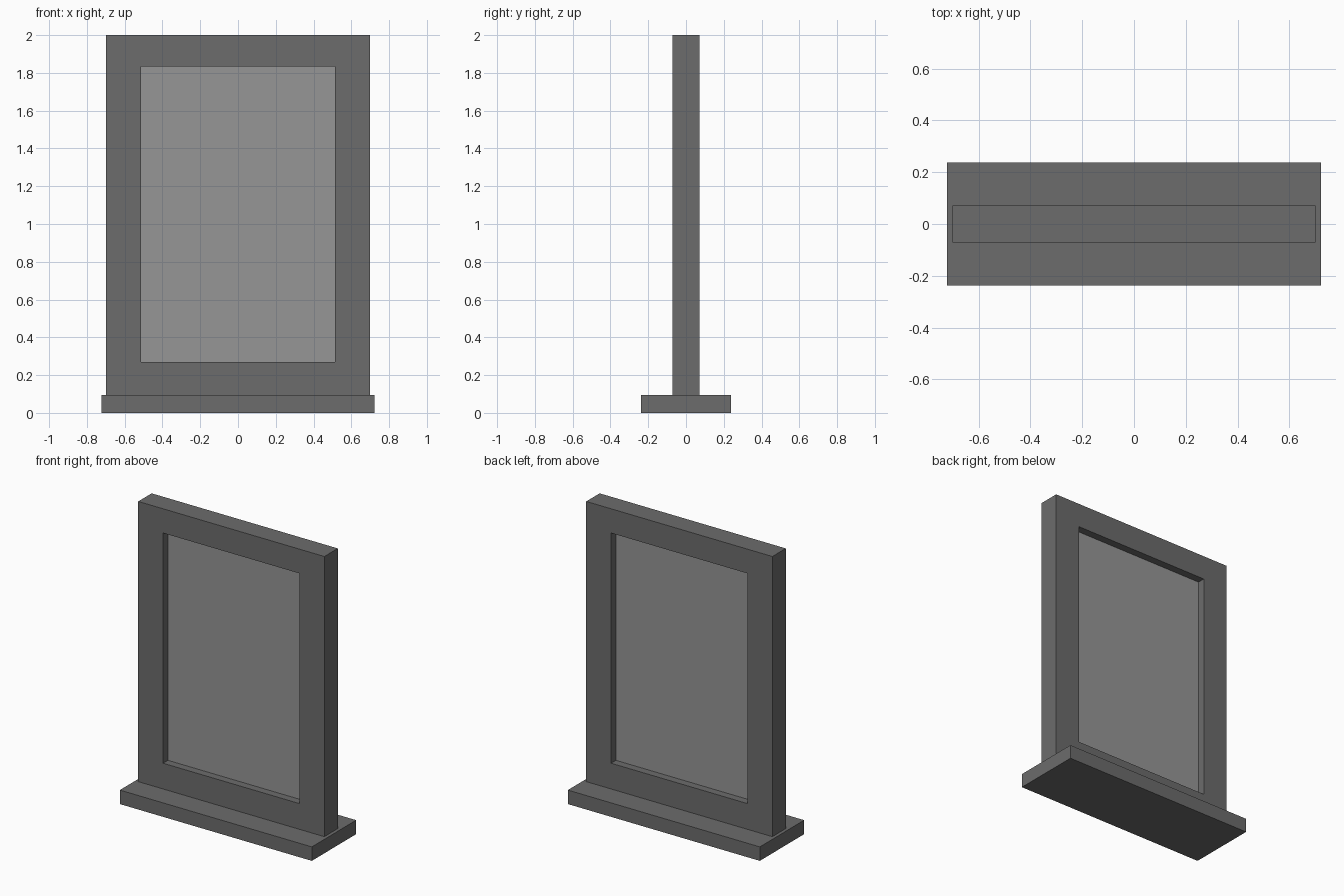
import bpy, bmesh

if "Cube" in bpy.data.objects:
    bpy.data.objects.remove(bpy.data.objects["Cube"])


def material(name, value):
    m = bpy.data.materials.new(name)
    m.diffuse_color = (value, value, value, 1)
    m.use_nodes = True
    m.node_tree.nodes["Principled BSDF"].inputs["Base Color"].default_value = m.diffuse_color
    return m


def finish(name, bm, mat):
    bmesh.ops.recalc_face_normals(bm, faces=bm.faces)
    mesh = bpy.data.meshes.new(name)
    bm.to_mesh(mesh)
    bm.free()
    mesh.materials.append(mat)
    obj = bpy.data.objects.new(name, mesh)
    bpy.context.collection.objects.link(obj)
    return obj


def box(name, half_x, half_y, z0, z1, mat):
    bm = bmesh.new()
    bmesh.ops.create_cube(bm, size=1)
    for v in bm.verts:
        v.co = (v.co.x * 2 * half_x, v.co.y * 2 * half_y,
                z0 if v.co.z < 0 else z1)
    return finish(name, bm, mat)


def ring(name, outer, inner, half_y, mat):
    """Rectangular frame; outer and inner are (half width, bottom, top)."""
    bm = bmesh.new()

    def loop(rect, y):
        w, b, t = rect
        return [bm.verts.new((x, y, z))
                for x, z in ((-w, b), (w, b), (w, t), (-w, t))]

    loops = [loop(outer, -half_y), loop(inner, -half_y),
             loop(inner, half_y), loop(outer, half_y)]
    for k in range(4):
        a, b = loops[k], loops[(k + 1) % 4]
        for i in range(4):
            j = (i + 1) % 4
            bm.faces.new((a[i], a[j], b[j], b[i]))
    return finish(name, bm, mat)


dark = material("dark grey frame", 0.15)
light = material("light grey glass", 0.305)

# Sill, frame standing on it, and glass recessed equally on both sides
box("window_sill", 0.722, 0.238, 0, 0.095, dark)
ring("window_frame", (0.70, 0.095, 2.0), (0.513, 0.27, 1.835), 0.072, dark)
box("glass_pane", 0.513, 0.02, 0.27, 1.835, light)
